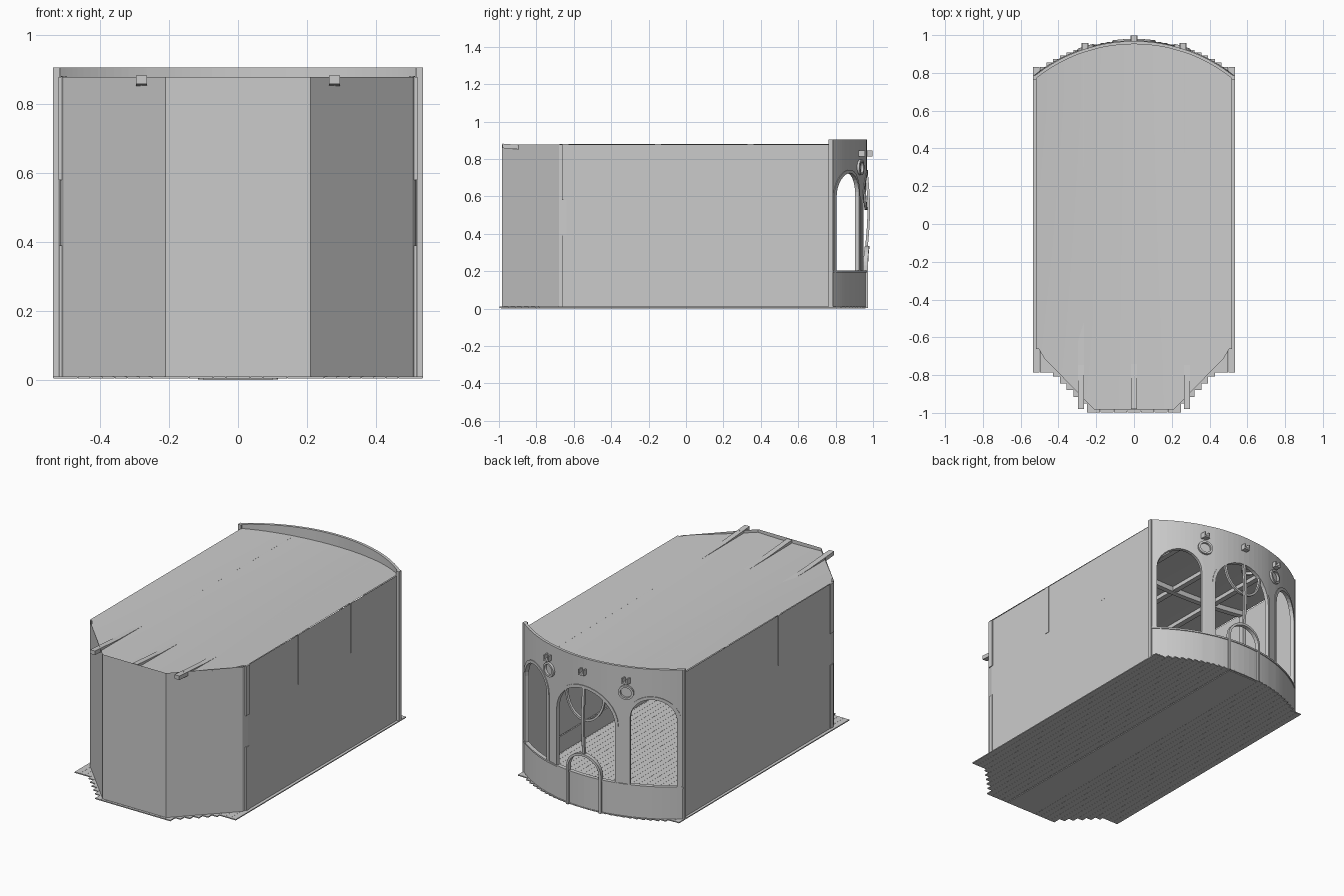
import bpy, bmesh, math
from mathutils import Vector

if "Cube" in bpy.data.objects:
    bpy.data.objects.remove(bpy.data.objects["Cube"])

R, CY = 0.848, 0.122            # circle of the curved stern wall
WALL, TOP = 0.877, 0.905


def arc(x, off=0.0):
    """Point on the stern curve for a given x, pushed out by off."""
    a = math.asin(max(-1, min(1, x / R)))
    return (R + off) * math.sin(a), CY + (R + off) * math.cos(a)


def roof_z(x, y):
    """The roof dips gently along its centre line, a little more at the stern."""
    t = (x / 0.52) ** 2
    return (0.847 - 0.008 * y) * (1 - t) + 0.881 * t


def front_y(x):
    return -0.983 + max(0, abs(x) - 0.21) * 1.027 if abs(x) < 0.505 else -0.66


def make(name, verts, faces, thick=0.0, offset=0.0, smooth=False):
    me = bpy.data.meshes.new(name)
    me.from_pydata(verts, [], faces)
    ob = bpy.data.objects.new(name, me)
    bpy.context.collection.objects.link(ob)
    bm = bmesh.new()
    bm.from_mesh(me)
    bmesh.ops.recalc_face_normals(bm, faces=bm.faces)
    bm.to_mesh(me)
    bm.free()
    if thick:
        m = ob.modifiers.new("thickness", 'SOLIDIFY')
        m.thickness, m.offset = thick, offset
    if smooth:
        bpy.ops.object.select_all(action='DESELECT')
        ob.select_set(True)
        bpy.context.view_layer.objects.active = ob
        bpy.ops.object.shade_smooth_by_angle(angle=math.radians(30))
    return ob


def box(name, x0, x1, y0, y1, z0, z1):
    v = [(x, y, z) for x in (x0, x1) for y in (y0, y1) for z in (z0, z1)]
    f = [(0, 1, 3, 2), (4, 6, 7, 5), (0, 4, 5, 1), (2, 3, 7, 6), (0, 2, 6, 4), (1, 5, 7, 3)]
    return make(name, v, f)


def sweep(name, pts, side, up):
    """Rectangular bar along pts; side and up are half-size vectors."""
    s, u = Vector(side), Vector(up)
    v, f = [], []
    for p in pts:
        p = Vector(p)
        v += [p - s - u, p + s - u, p + s + u, p - s + u]
    for i in range(len(pts) - 1):
        for k in range(4):
            a, b = i * 4 + k, i * 4 + (k + 1) % 4
            f.append((a, b, b + 4, a + 4))
    n = len(v)
    f += [(3, 2, 1, 0), (n - 4, n - 3, n - 2, n - 1)]
    return make(name, v, f)


def strip(name, inner, outer, thick, off=0.0):
    """Flat trim between two (x, z) outlines, wrapped on the stern curve."""
    v = [(*arc(x, off), z) for x, z in inner] + [(*arc(x, off), z) for x, z in outer]
    n = len(inner)
    f = [(i, i + 1, n + i + 1, n + i) for i in range(n - 1)]
    return make(name, v, f, thick)


def arch(cx, hw, z0, spring, rise, grow=0.0):
    """Round-headed outline from the left foot to the right foot."""
    hw, rise = hw + grow, rise + grow
    pts = [(cx - hw, z0)]
    for i in range(17):
        a = math.pi * (1 - i / 16)
        pts.append((cx + hw * math.cos(a), spring + rise * math.sin(a)))
    return pts + [(cx + hw, z0)]


# Thin floor planks with stepped ends
N = 30
W = 1.07 / N
for i in range(N):
    x0 = -0.535 + i * W
    x1 = x0 + W
    near = min(abs(x0), abs(x1))
    front = -0.998 if near < 0.22 else min(-0.99 + (near - 0.21), -0.785)
    back = max(arc(near)[1], 0.83)
    box("floor_plank", x0 + 0.0004, x1 - 0.0004, front, back, 0.004, 0.010)
box("floor_keel_plate", -0.1, 0.1, -0.99, 0.96, 0.0, 0.004)

# Cabin walls: straight sides and a faceted front
half = [(0.52, 0.775), (0.515, -0.64), (0.505, -0.68), (0.21, -0.983)]
line = half + [(-x, y) for x, y in reversed(half)]
n = len(line)
make("cabin_walls", [(x, y, 0.008) for x, y in line] + [(x, y, WALL) for x, y in line],
     [(i, i + 1, n + i + 1, n + i) for i in range(n - 1)])

# Dished roof that follows the walls and the stern curve
rx = sorted({-0.505, -0.21, 0.21, 0.505} | {round(-0.518 + 1.036 * i / 24, 4) for i in range(25)})
v, f, M = [], [], 8
for x in rx:
    y0, y1 = front_y(x), arc(x)[1] - 0.008
    for j in range(M + 1):
        y = y0 + (y1 - y0) * j / M
        v.append((x, y, roof_z(x, y)))
for i in range(len(rx) - 1):
    for j in range(M):
        a = i * (M + 1) + j
        f.append((a, a + 1, a + M + 2, a + M + 1))
make("roof", v, f, smooth=True)

# Stern wall with three round-headed windows
SILL = 0.2
windows = [(-0.39, 0.12, 0.60, 0.13), (0.0, 0.2, 0.54, 0.19), (0.39, 0.12, 0.60, 0.13)]
cols = [(-0.535, 0.60)]
opening = set()
for cx, hw, spring, rise in windows:
    for i in range(17):
        a = math.pi * (1 - i / 16)
        if i:
            opening.add(len(cols) - 1)
        cols.append((cx + hw * math.cos(a), spring + rise * math.sin(a)))
cols.append((0.535, 0.60))
v, f = [], []
for x, h in cols:
    v += [(*arc(x, -0.01), z) for z in (0.008, SILL, h, TOP)]
for i in range(len(cols) - 1):
    for k in range(3):
        if k == 1 and i in opening:
            continue
        a = i * 4 + k
        f.append((a, a + 4, a + 5, a + 1))
make("stern_wall", v, f, 0.016)

# Window frames and sill
for cx, hw, spring, rise in windows:
    strip("window_frame", arch(cx, hw, SILL, spring, rise, -0.006),
          arch(cx, hw, SILL, spring, rise, 0.012), 0.022, -0.009)
xs = [-0.53 + 1.06 * i / 32 for i in range(33)]
strip("window_sill", [(x, 0.194) for x in xs], [(x, 0.204) for x in xs], 0.024, -0.009)

# Low arched hatch frame, mullion and curved brace in the centre window
strip("hatch_frame", arch(0, 0.1, 0.002, 0.23, 0.09), arch(0, 0.1, 0.002, 0.23, 0.09, 0.014), 0.024, -0.002)
sweep("mullion", [(0, 0.965 + 0.012 * math.sin(math.pi * i / 8), 0.33 + 0.4 * i / 8) for i in range(9)],
      (0.008, 0, 0), (0, 0.007, 0))
low = [(math.pi * (1 + i / 16)) for i in range(17)]
strip("window_brace", [(0.12 * math.cos(a), 0.69 + 0.15 * math.sin(a)) for a in low],
      [(0.132 * math.cos(a), 0.69 + 0.163 * math.sin(a)) for a in low], 0.015, -0.008)

# Portholes and brackets on the stern, rings set in the roof
ring = [2 * math.pi * i / 24 for i in range(25)]
for cx in (-0.255, 0.255):
    strip("porthole_ring", [(cx + 0.03 * math.cos(a), 0.755 + 0.03 * math.sin(a)) for a in ring],
          [(cx + 0.042 * math.cos(a), 0.755 + 0.042 * math.sin(a)) for a in ring], 0.022, 0.0)
    c = math.copysign(0.19, cx)
    rv = [(c + r * math.cos(a), 0.785 + r * math.sin(a), roof_z(c + r * math.cos(a), 0.785) - 0.009)
          for r in (0.034, 0.043) for a in ring[:-1]]
    make("ceiling_ring", rv, [(i, (i + 1) % 24, 24 + (i + 1) % 24, 24 + i) for i in range(24)], 0.016)
for cx in (-0.26, 0, 0.26):
    y = arc(cx)[1]
    for s in (-1, 1):
        box("bracket_arm", cx + s * 0.014 - 0.004, cx + s * 0.014 + 0.004, y - 0.01, y + 0.028, 0.82, 0.845)
    box("bracket_base", cx - 0.018, cx + 0.018, y - 0.01, y + 0.028, 0.812, 0.822)

# Half-round lamp bowl against the stern
rows = []
for j in range(6):
    t = math.pi / 2 * j / 5
    rows += [(0.11 * math.cos(t) * math.cos(a), 0.955 + 0.11 * math.cos(t) * math.sin(a),
              0.838 - 0.07 * math.sin(t)) for a in low]
make("lamp_bowl", rows, [(j * 17 + i, j * 17 + i + 1, j * 17 + i + 18, j * 17 + i + 17)
                         for j in range(5) for i in range(16)], smooth=True)

# Lengthwise beams flush under the roof, their front ends passing the wall
for x, end in ((-0.28, 0.88), (0, 0.94), (0.28, 0.88)):
    ys = [-0.98 + (end + 0.98) * j / 8 for j in range(9)]
    sweep("long_beam", [(x, y, roof_z(x, y) - 0.013 + 0.02 * max(0, -y - 0.68) / 0.3) for y in ys],
          (0.016, 0, 0), (0, 0, 0.012))

# Curved cross beams with side posts, and skirting inside the walls
for y in (-0.645, -0.15, 0.345):
    xs2 = [-0.512 + 1.024 * i / 24 for i in range(25)]
    sweep("cross_beam", [(x, y, roof_z(x, y) - 0.016) for x in xs2], (0, 0.016, 0), (0, 0, 0.015))
    for s in (-1, 1):
        box("wall_post", s * 0.5, s * 0.5195, y - 0.017, y + 0.017, 0.58, WALL)
for s in (-1, 1):
    box("skirting", s * 0.505, s * 0.513, -0.63, 0.58, 0.01, 0.11)
    box("front_post", s * 0.5, s * 0.518, -0.66, -0.63, 0.01, 0.39)
    box("stern_corner_post", s * 0.515, s * 0.535, 0.762, 0.785, 0.008, TOP)
